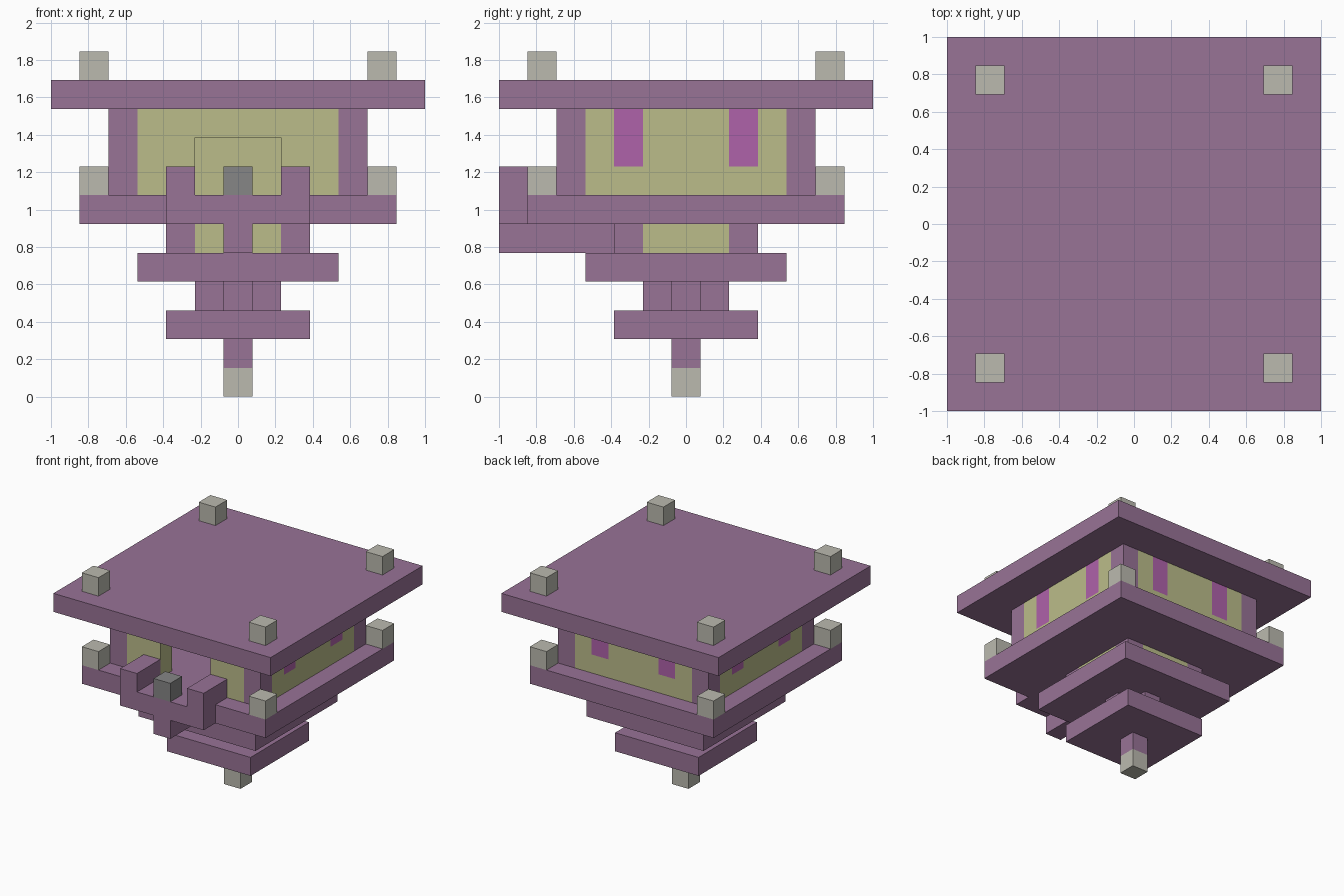
import bpy
import bmesh
from mathutils import Vector

U = 2 / 13  # one block; all sizes below are in blocks

if "Cube" in bpy.data.objects:
    bpy.data.objects.remove(bpy.data.objects["Cube"], do_unlink=True)


def material(name, rgb):
    """Flat material from an sRGB colour."""
    lin = [((c / 255 + 0.055) / 1.055) ** 2.4 for c in rgb] + [1]
    m = bpy.data.materials.new(name)
    m.use_nodes = True
    m.diffuse_color = lin
    m.node_tree.nodes["Principled BSDF"].inputs["Base Color"].default_value = lin
    return m


PURPLE = material("purple wood", (152, 115, 150))
YELLOW = material("pale yellow wall", (187, 188, 138))
MAGENTA = material("magenta banner", (175, 98, 170))
STONE = material("light stone", (187, 186, 175))
DARK = material("dark grey", (134, 134, 134))


def box(name, x, y, z, mat):
    """Box from (low, high) ranges on each axis."""
    bm = bmesh.new()
    bmesh.ops.create_cube(bm, size=1)
    for v in bm.verts:
        v.co = Vector([(r[0] + r[1]) / 2 + c * (r[1] - r[0])
                       for c, r in zip(v.co, (x, y, z))]) * U
    mesh = bpy.data.meshes.new(name)
    bm.to_mesh(mesh)
    bm.free()
    mesh.materials.append(mat)
    obj = bpy.data.objects.new(name, mesh)
    bpy.context.collection.objects.link(obj)
    return obj


def slab(name, half, z, mat=PURPLE):
    return box(name, (-half, half), (-half, half), z, mat)


def corners(name, low, high, z, mat):
    """Four equal posts, mirrored to every corner."""
    for sx in (-1, 1):
        for sy in (-1, 1):
            xr = sorted((sx * low, sx * high))
            yr = sorted((sy * low, sy * high))
            box(name, xr, yr, z, mat)


def paint_banners(obj, axis):
    """Cut a wall into a grid and colour two hanging banners on it."""
    bm = bmesh.new()
    bm.from_mesh(obj.data)
    along = Vector((axis == 0, axis == 1, 0))
    up = Vector((0, 0, 1))
    cuts = [(along, s) for s in (-2.5, -1.5, 1.5, 2.5)] + [(up, 8)]
    for normal, d in cuts:
        bmesh.ops.bisect_plane(bm, geom=bm.verts[:] + bm.edges[:] + bm.faces[:],
                               plane_co=normal * d * U, plane_no=normal)
    for f in bm.faces:
        c = f.calc_center_median() / U
        f.material_index = int(1.5 < abs(c[axis]) < 2.5 and c.z > 8)
    bm.to_mesh(obj.data)
    bm.free()
    obj.data.materials.append(MAGENTA)


# Hanging tip and stepped underside
slab("tip_stone", 0.5, (0, 1), STONE)
slab("tip_stem", 0.5, (1, 2))
slab("lower_plate", 2.5, (2, 3))
box("neck_bar_x", (-1.5, 1.5), (-0.5, 0.5), (3, 4), PURPLE)
box("neck_bar_y", (-0.5, 0.5), (-1.5, 1.5), (3, 4), PURPLE)
slab("middle_plate", 3.5, (4, 5))

# Small lower storey with flush corner posts
corners("lower_post", 1.5, 2.5, (5, 6), PURPLE)
box("lower_wall_x", (-2.5, 2.5), (-1.5, 1.5), (5, 6), YELLOW)
box("lower_wall_y", (-1.5, 1.5), (-2.5, 2.5), (5, 6), YELLOW)

# Floor and porch
slab("floor_plate", 5.5, (6, 7))
box("porch_support", (-0.5, 0.5), (-6.5, -2.5), (5, 6), PURPLE)
box("porch_beam", (-2.5, 2.5), (-6.5, -5.5), (6, 7), PURPLE)
for side, xr in (("right", (-2.5, -1.5)), ("left", (1.5, 2.5))):
    box(side + "_porch_rail", xr, (-6.5, -4.5), (7, 8), PURPLE)
box("porch_block", (-0.5, 0.5), (-6.5, -5.5), (7, 8), DARK)

# Hollow main room: posts, bannered walls and a front doorway
ROOM = (7, 10)
corners("room_post", 3.5, 4.5, ROOM, PURPLE)
paint_banners(box("back_wall", (-3.5, 3.5), (3.5, 4.5), ROOM, YELLOW), 0)
paint_banners(box("left_wall", (3.5, 4.5), (-3.5, 3.5), ROOM, YELLOW), 1)
paint_banners(box("right_wall", (-4.5, -3.5), (-3.5, 3.5), ROOM, YELLOW), 1)
FRONT = (-4.5, -3.5)
box("front_wall_left", (1.5, 3.5), FRONT, ROOM, YELLOW)
box("front_wall_right", (-3.5, -1.5), FRONT, ROOM, YELLOW)
box("door_lintel", (-1.5, 1.5), FRONT, (9, 10), YELLOW)

# Roof and corner stones
slab("roof", 6.5, (10, 11))
corners("floor_stone", 4.5, 5.5, (7, 8), STONE)
corners("roof_stone", 4.5, 5.5, (11, 12), STONE)
